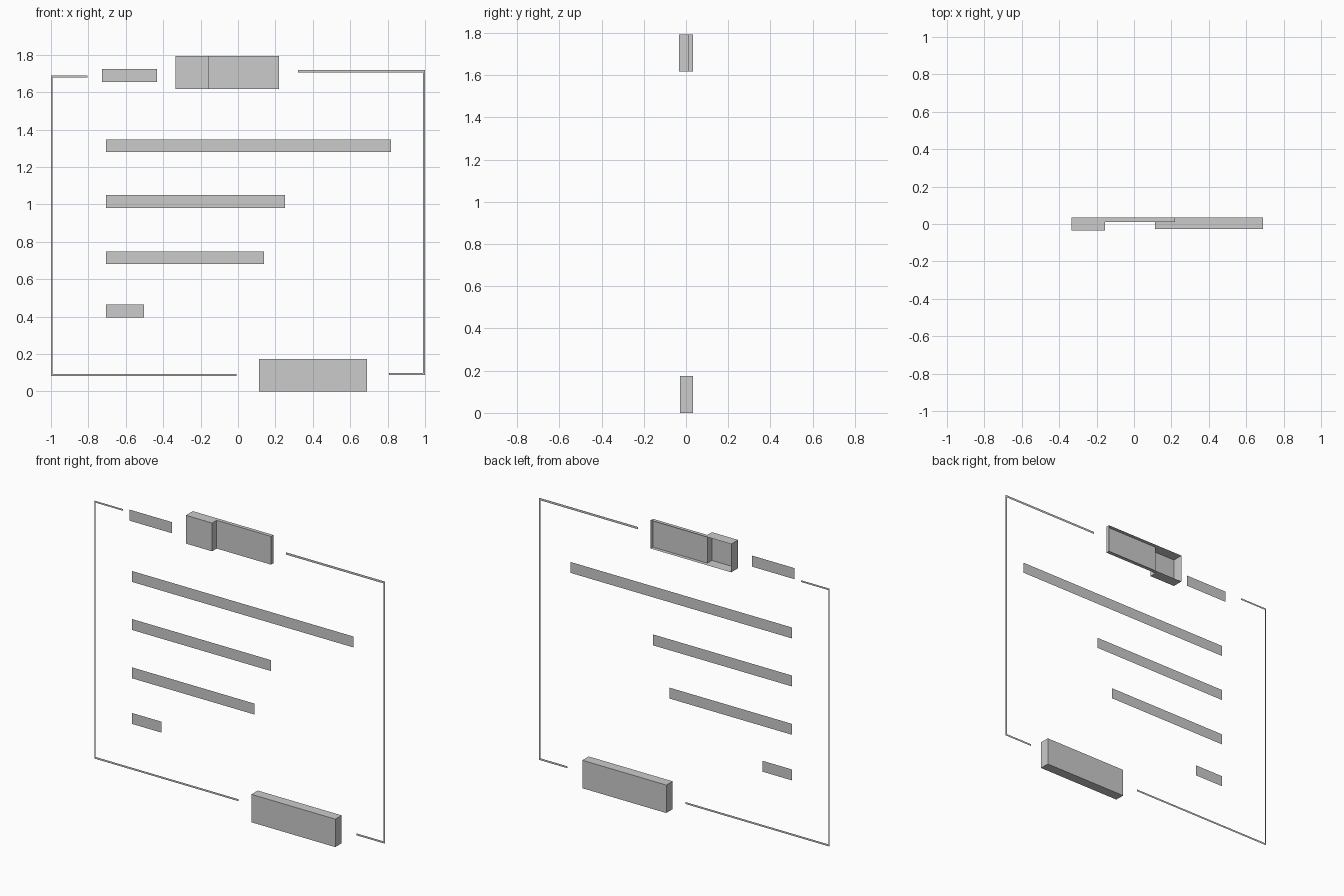
import bpy

if "Cube" in bpy.data.objects:
    bpy.data.objects.remove(bpy.data.objects["Cube"])


def make_mesh(name, verts, faces):
    mesh = bpy.data.meshes.new(name)
    mesh.from_pydata(verts, [], faces)
    mesh.update()
    obj = bpy.data.objects.new(name, mesh)
    bpy.context.collection.objects.link(obj)
    return obj


def panel(name, y, *rects):
    """Flat front-facing rectangles (x0, x1, z0, z1) at depth y."""
    verts, faces = [], []
    for x0, x1, z0, z1 in rects:
        n = len(verts)
        verts += [(x0, y, z0), (x1, y, z0), (x1, y, z1), (x0, y, z1)]
        faces.append((n, n + 1, n + 2, n + 3))
    return make_mesh(name, verts, faces)


def extrude_plan(name, plan, z0, z1, open_edges=()):
    """Raise a counter-clockwise xy outline, leaving chosen side walls open."""
    n = len(plan)
    verts = [(x, y, z) for z in (z0, z1) for x, y in plan]
    faces = [tuple(reversed(range(n))), tuple(range(n, 2 * n))]
    for i in range(n):
        if i not in open_edges:
            j = (i + 1) % n
            faces.append((i, j, n + j, n + i))
    return make_mesh(name, verts, faces)


FRAME_Y = 0.017
BAR_Y = -0.034
BACK = 0.034

# Thin broken border, left and right halves
panel("left_border", FRAME_Y,
      (-1.0, -0.805, 1.677, 1.688),
      (-1.0, -0.992, 0.094, 1.677),
      (-1.0, -0.007, 0.082, 0.094))
panel("right_border", FRAME_Y,
      (0.32, 1.0, 1.705, 1.719),
      (0.99, 1.0, 0.099, 1.705),
      (0.806, 1.0, 0.087, 0.099))

# Left-aligned flat bars
for i, (x1, z0) in enumerate([(0.818, 1.28), (0.251, 0.981),
                              (0.139, 0.68), (-0.503, 0.396)]):
    panel(f"bar_{i + 1}", BAR_Y, (-0.705, x1, z0, z0 + 0.068))

# Short flat tab in the top border gap
panel("top_tab", -0.031, (-0.727, -0.433, 1.655, 1.724))

# Stepped top block, a shell open at the back (edge 4)
extrude_plan("top_block",
             [(-0.335, BAR_Y), (-0.155, BAR_Y), (-0.155, 0.011),
              (0.22, 0.011), (0.22, BACK), (-0.335, BACK)],
             1.618, 1.794, open_edges=(4,))

# Closed bottom block
extrude_plan("bottom_block",
             [(0.112, -0.028), (0.69, -0.028), (0.69, BACK), (0.112, BACK)],
             0.0, 0.174)
